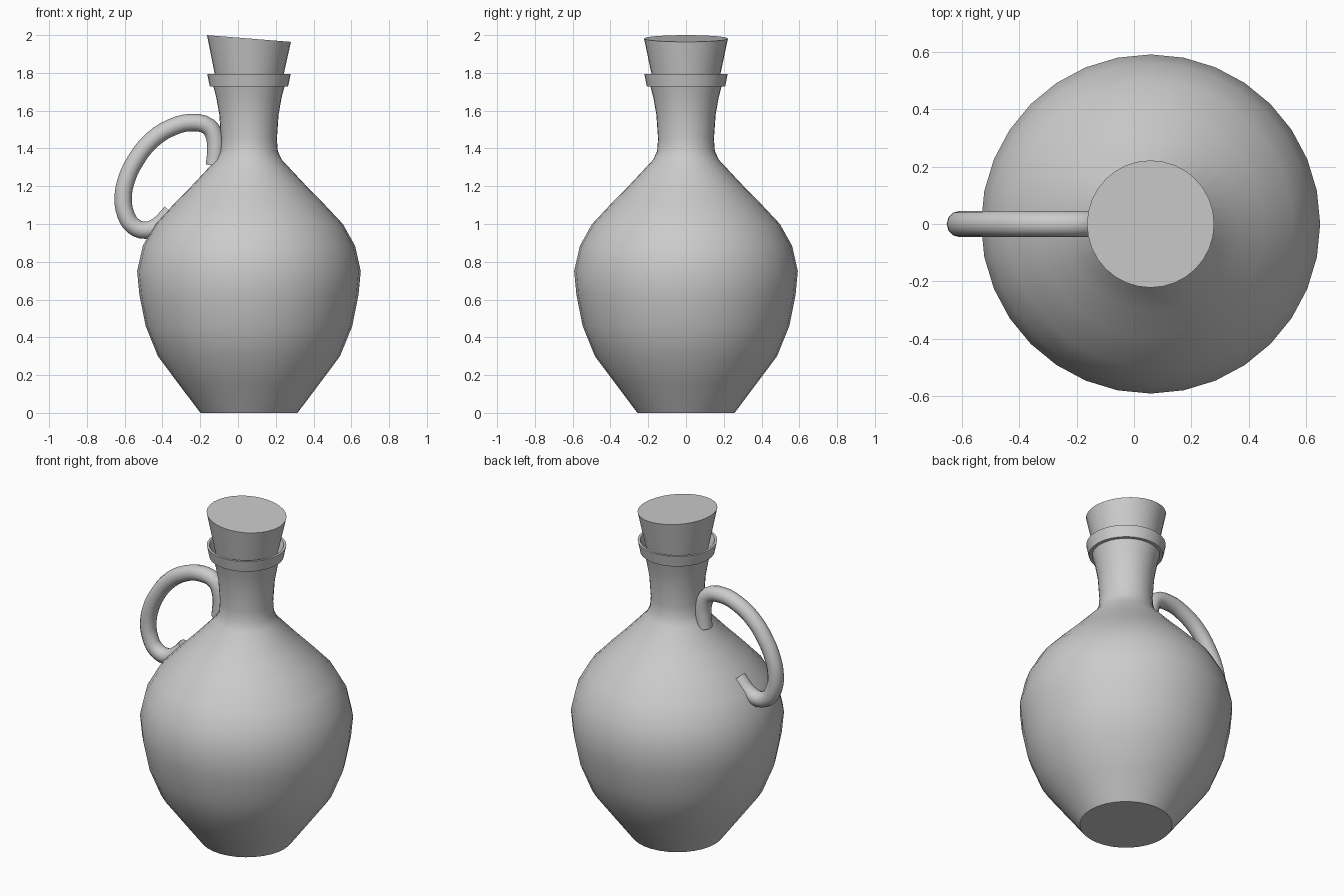
import bpy, bmesh
from math import cos, sin, pi, radians

if "Cube" in bpy.data.objects:
    bpy.data.objects.remove(bpy.data.objects["Cube"])

CX = 0.058   # the jug's axis sits right of the origin because of the handle
SIDES = 32


def lathe(name, profile, top_slope=0.0):
    """Revolve (radius, z) points about the jug axis; close both ends.
    top_slope tilts the last ring along x."""
    bm = bmesh.new()
    rings = []
    for i, (r, z) in enumerate(profile):
        slope = top_slope if i == len(profile) - 1 else 0.0
        rings.append([bm.verts.new((CX + r * cos(2 * pi * k / SIDES),
                                    r * sin(2 * pi * k / SIDES),
                                    z + slope * r * cos(2 * pi * k / SIDES)))
                      for k in range(SIDES)])
    for a, b in zip(rings, rings[1:]):
        for k in range(SIDES):
            n = (k + 1) % SIDES
            bm.faces.new((a[k], a[n], b[n], b[k]))
    bm.faces.new(rings[0][::-1])
    bm.faces.new(rings[-1])
    me = bpy.data.meshes.new(name)
    bm.to_mesh(me)
    bm.free()
    ob = bpy.data.objects.new(name, me)
    bpy.context.collection.objects.link(ob)
    bpy.ops.object.select_all(action='DESELECT')
    ob.select_set(True)
    bpy.context.view_layer.objects.active = ob
    bpy.ops.object.shade_smooth_by_angle(angle=radians(35))
    return ob


# Jug: belly, shoulder, neck, collar and the inside of the mouth
lathe("jug_body", [
    (0.257, 0.0), (0.37, 0.15), (0.482, 0.30), (0.547, 0.46), (0.58, 0.625),
    (0.592, 0.75), (0.562, 0.884), (0.497, 1.0), (0.394, 1.11), (0.305, 1.20),
    (0.174, 1.34), (0.153, 1.385), (0.148, 1.45), (0.157, 1.58),
    (0.173, 1.67), (0.188, 1.727),
    (0.207, 1.727), (0.221, 1.795), (0.207, 1.795), (0.165, 1.70), (0.14, 1.62),
])

# Tapered stopper with a slanted top
lathe("stopper", [(0.148, 1.63), (0.222, 1.982)], top_slope=-0.08)

# Handle: round tube from the neck out and back to the shoulder
path = [(-0.125, 1.31), (-0.118, 1.38), (-0.124, 1.46), (-0.155, 1.515),
        (-0.245, 1.537), (-0.35, 1.512), (-0.455, 1.445), (-0.54, 1.34),
        (-0.592, 1.23), (-0.608, 1.135), (-0.594, 1.05), (-0.555, 0.99),
        (-0.49, 0.967), (-0.425, 0.99), (-0.355, 1.06)]
cu = bpy.data.curves.new("handle", 'CURVE')
cu.dimensions = '3D'
cu.bevel_depth = 0.046
cu.bevel_resolution = 4
cu.use_fill_caps = True
sp = cu.splines.new('BEZIER')
sp.resolution_u = 3
sp.bezier_points.add(len(path) - 1)
for p, (x, z) in zip(sp.bezier_points, path):
    p.co = (x, 0, z)
    p.handle_left_type = p.handle_right_type = 'AUTO'
handle = bpy.data.objects.new("handle", cu)
bpy.context.collection.objects.link(handle)
